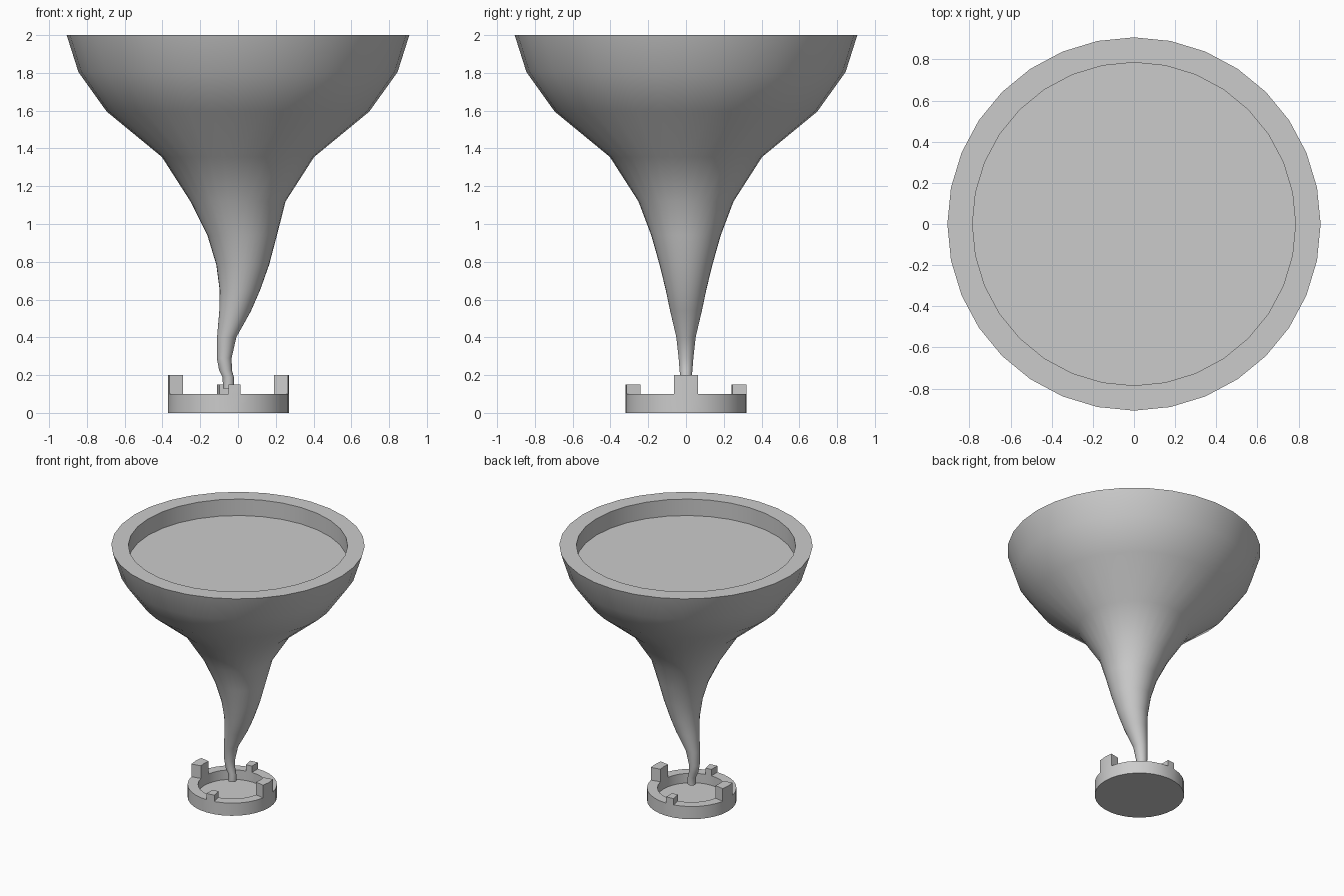
import bpy, bmesh
from math import cos, sin, pi

if "Cube" in bpy.data.objects:
    bpy.data.objects.remove(bpy.data.objects["Cube"])

N = 32


def ring(bm, cx, z, r):
    return [bm.verts.new((cx + r * cos(2 * pi * i / N), r * sin(2 * pi * i / N), z)) for i in range(N)]


def loft(bm, profile):
    """Skin circles (centre x, z, radius), cap both ends; return faces per band."""
    rings = [ring(bm, *p) for p in profile]
    bands = []
    for a, b in zip(rings, rings[1:]):
        bands.append([bm.faces.new((a[i], a[(i + 1) % N], b[(i + 1) % N], b[i])) for i in range(N)])
    bm.faces.new(rings[0][::-1])
    bm.faces.new(rings[-1])
    return bands


def finish(bm, name, angle):
    bmesh.ops.recalc_face_normals(bm, faces=bm.faces)
    me = bpy.data.meshes.new(name)
    bm.to_mesh(me)
    bm.free()
    ob = bpy.data.objects.new(name, me)
    bpy.context.collection.objects.link(ob)
    bpy.ops.object.select_all(action='DESELECT')
    ob.select_set(True)
    bpy.context.view_layer.objects.active = ob
    bpy.ops.object.shade_smooth_by_angle(angle=angle)
    return ob


# Curved funnel with recessed top
bm = bmesh.new()
loft(bm, [
    (-0.05, 0.13, 0.029), (-0.052, 0.19, 0.03), (-0.066, 0.225, 0.034),
    (-0.073, 0.29, 0.039), (-0.06, 0.40, 0.051), (-0.015, 0.54, 0.084),
    (0.01, 0.65, 0.107), (0.025, 0.785, 0.14), (0.022, 0.94, 0.184),
    (0.0, 1.12, 0.252), (0.0, 1.355, 0.403), (0.0, 1.595, 0.695),
    (0.0, 1.805, 0.845), (0.0, 2.0, 0.907),
    (0.0, 2.0, 0.785), (0.0, 1.87, 0.785),
])
finish(bm, "funnel", 0.7)

# Round base tray; rim faces raised into four posts
bm = bmesh.new()
bands = loft(bm, [(-0.05, 0, 0.32), (-0.05, 0.1, 0.32), (-0.05, 0.1, 0.245), (-0.05, 0.025, 0.245)])
rim = bands[1]
for ids, h in (((31, 0), 0.1), ((15, 16), 0.1), ((24,), 0.05), ((8,), 0.05)):
    ext = bmesh.ops.extrude_face_region(bm, geom=[rim[i] for i in ids])
    verts = [g for g in ext["geom"] if isinstance(g, bmesh.types.BMVert)]
    bmesh.ops.translate(bm, verts=verts, vec=(0, 0, h))
    bmesh.ops.delete(bm, geom=[rim[i] for i in ids], context='FACES')
finish(bm, "base_tray", 0.5)
